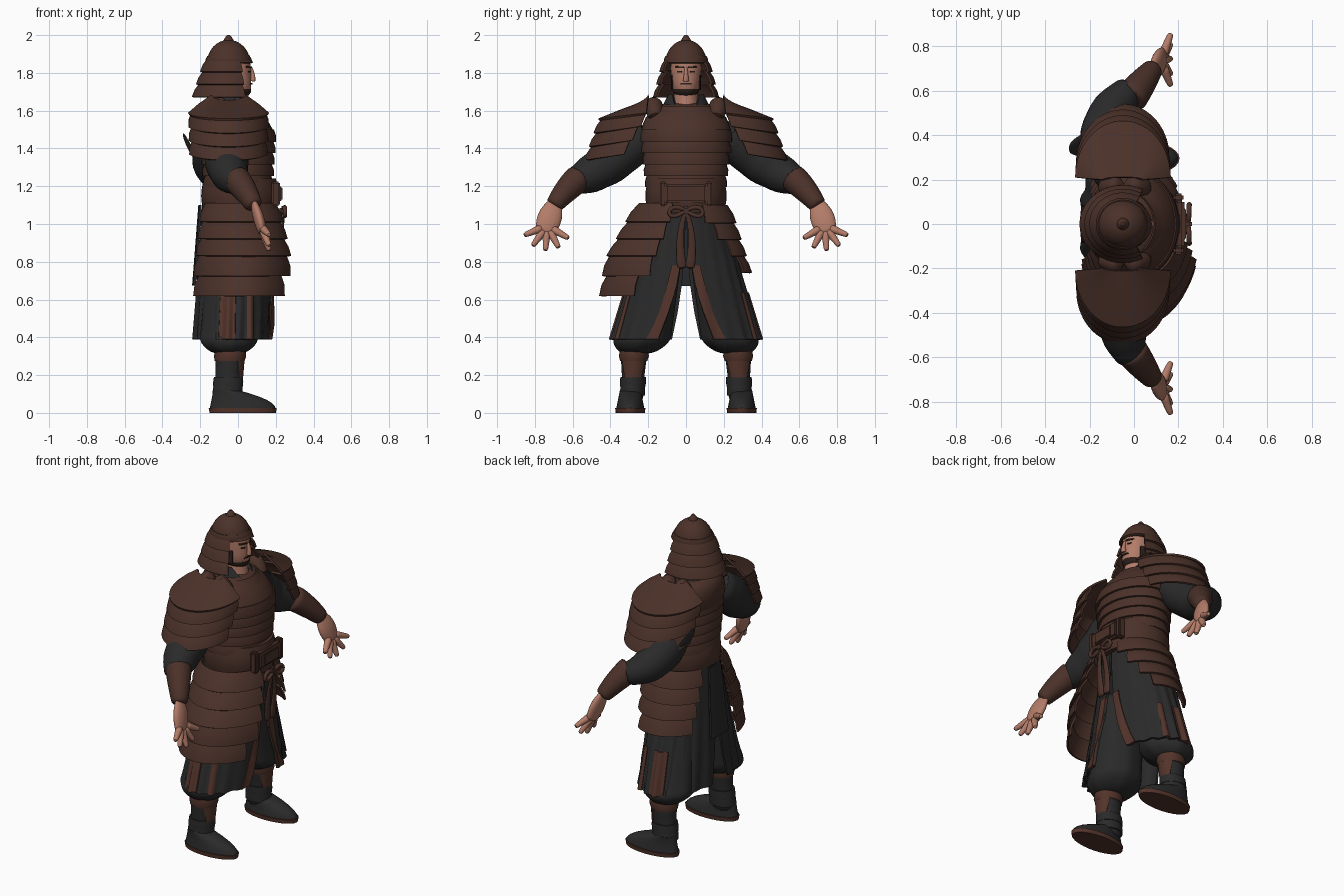
import bpy, bmesh
from math import sin, cos, radians, pi
from mathutils import Vector, Matrix

default_cube = bpy.data.objects.get("Cube")
if default_cube:
    bpy.data.objects.remove(default_cube, do_unlink=True)


def material(name, red, green, blue):
    mat = bpy.data.materials.new(name)
    mat.use_nodes = True
    mat.diffuse_color = (red, green, blue, 1)
    mat.node_tree.nodes["Principled BSDF"].inputs["Base Color"].default_value = mat.diffuse_color
    return mat


BROWN = material("lacquered brown", .07, .031, .022)
TRIM = material("leather trim", .085, .034, .023)
CLOTH = material("charcoal cloth", .023, .023, .023)
SKIN = material("skin", .45, .2, .14)
HAIR = material("dark hair", .025, .014, .01)


def finish(name, bm, mat, subsurf=0, angle=40):
    bmesh.ops.recalc_face_normals(bm, faces=bm.faces)
    mesh = bpy.data.meshes.new(name)
    bm.to_mesh(mesh)
    bm.free()
    obj = bpy.data.objects.new(name, mesh)
    bpy.context.collection.objects.link(obj)
    mesh.materials.append(mat)
    for face in mesh.polygons:
        face.use_smooth = True
    mesh.set_sharp_from_angle(angle=radians(angle))
    if subsurf:
        modifier = obj.modifiers.new("round", 'SUBSURF')
        modifier.levels = modifier.render_levels = subsurf


def bridge(bm, rings, closed):
    for upper, lower in zip(rings, rings[1:]):
        count = len(upper)
        for i in range(count if closed else count - 1):
            j = (i + 1) % count
            bm.faces.new((upper[i], upper[j], lower[j], lower[i]))


def lerp(a, b, f):
    return tuple(p + (q - p) * f for p, q in zip(a, b))


def stack(top, bottom, steps=1, bulge=0):
    """Rings blended from top to bottom, swelling in the middle."""
    rows = []
    for i in range(steps + 1):
        x, y, z, rx, ry, *span = lerp(top, bottom, i / steps)
        swell = bulge * sin(pi * i / steps)
        rows.append((x, y, z, rx + swell, ry + swell, *span))
    return rows


def shell(name, mat, rows, side=1, thick=.012, count=28, droop=0, pleat=0, folds=22, subsurf=0):
    """Rows are (x, y, z, radius x, radius y) for a solid, plus (start, end) angles for a plate."""
    bm = bmesh.new()
    closed = len(rows[0]) == 5
    rings = []
    for x, y, z, rx, ry, *span in rows:
        start, end = span or (0, 360)
        ring = []
        for i in range(count):
            a = radians(start + (end - start) * i / (count if closed else count - 1))
            wave = 1 + pleat * max(0, 1.1 - z) * cos(folds * a)
            ring.append(bm.verts.new((x + rx * wave * cos(a), side * (y + ry * wave * sin(a)),
                                      z - droop * max(0, sin(a)))))
        rings.append(ring)
    bridge(bm, rings, closed)
    if closed:
        bm.faces.new(rings[0])
        bm.faces.new(rings[-1])
    else:
        bmesh.ops.recalc_face_normals(bm, faces=bm.faces)
        bmesh.ops.solidify(bm, geom=bm.faces[:], thickness=thick)
    finish(name, bm, mat, subsurf)


def layered(name, mat, top, bottom, layers, flare=.02, **options):
    """Overlapping lames, each flaring out over the one below."""
    rows = stack(top, bottom, layers)
    for k, (upper, lower) in enumerate(zip(rows, rows[1:])):
        x, y, z, rx, ry, *_ = lower
        low = (x, y, z - flare / 3, rx + flare, ry + flare, *upper[5:])
        middle = lerp(upper, low, .5)
        middle = (*middle[:3], middle[3] + flare / 3, middle[4] + flare / 3, *upper[5:])
        shell(f"{name}_{k + 1}", mat, [upper, middle, low], **options)


def bezier(points, f):
    while len(points) > 1:
        points = [lerp(a, b, f) for a, b in zip(points, points[1:])]
    return Vector(points[0])


def tube(name, mat, path, start, end, side=1, puff=0, fold=0, flat=1, steps=8, count=12):
    """Tapered round bar along a bezier path, with optional swelling and cloth folds."""
    bm = bmesh.new()
    mirror = Vector((1, side, 1))
    points = [bezier(path, i / steps) * mirror for i in range(steps + 1)]
    rings = []
    for i, point in enumerate(points):
        f = i / steps
        radius = start + (end - start) * f + puff * sin(pi * f) + fold * cos(pi * i)
        along = points[min(i + 1, steps)] - points[max(i - 1, 0)]
        across = along.cross(Vector((1, 0, 0))).normalized()
        out = across.cross(along.normalized()) * flat
        turns = [2 * pi * j / count for j in range(count)]
        rings.append([bm.verts.new(point + radius * (across * cos(t) + out * sin(t))) for t in turns])
    bridge(bm, rings, True)
    bm.faces.new(rings[0])
    bm.faces.new(rings[-1])
    finish(name, bm, mat, 1, 80)


def box(name, mat, location, size):
    bm = bmesh.new()
    bmesh.ops.create_cube(bm, size=1, matrix=Matrix.Translation(location) @ Matrix.Diagonal((*size, 1)))
    bmesh.ops.bevel(bm, geom=bm.edges[:], offset=min(size) / 4, segments=2, affect='EDGES')
    finish(name, bm, mat)


def dome(x, z, height, rx, ry, core=0, shift=0, steps=7):
    """Rings of a rounded cap over a flat core."""
    turns = [radians(80) * i / steps for i in range(steps + 1)]
    return [(x + shift * sin(t), 0, z + height * sin(t), core + rx * cos(t), core + ry * cos(t)) for t in turns]


# Helmet: dome, knob, brim and flared neck guard
HELM = -.05
shell("helmet_dome", BROWN, dome(HELM, 1.85, .125, .115, .11))
shell("helmet_knob", BROWN, stack((HELM, 0, 2, .008, .008), (HELM, 0, 1.96, .03, .03), 3, .004))
shell("helmet_band", BROWN, stack((HELM, 0, 1.89, .112, .108), (HELM, 0, 1.855, .12, .115), 2, .006))
shell("helmet_brim", BROWN, stack((HELM, 0, 1.895, .11, .1, -60, 60), (HELM, 0, 1.855, .13, .115, -60, 60)))
layered("neck_guard", BROWN, (HELM, 0, 1.88, .11, .105, 60, 300), (HELM, 0, 1.68, .175, .155, 64, 296), 3)

# Head and face
FACE = -.02
CHEEK = (FACE, 0, 1.76, .09, .076)
shell("head", SKIN, stack((FACE, 0, 1.88, .08, .08), CHEEK, 2, .004) + stack(CHEEK, (FACE, 0, 1.68, .07, .05), 2, .01)[1:])
shell("neck", SKIN, stack((FACE, 0, 1.72, .07, .06), (HELM, 0, 1.56, .12, .08)))
shell("beard", HAIR, stack((FACE, 0, 1.715, .09, .069, -88, 88), (FACE, 0, 1.677, .07, .05, -88, 88), 3, .008))
shell("moustache", HAIR, stack((FACE, 0, 1.747, .096, .077, -20, 20), (FACE, 0, 1.738, .096, .077, -26, 26)), thick=.005)
tube("nose", SKIN, [(.067, 0, 1.83), (.085, 0, 1.78), (.075, 0, 1.755)], .008, .017)

# Collar and cuirass
shell("collar", CLOTH, stack((HELM, 0, 1.685, .085, .095, 50, 310), (-.04, 0, 1.57, .16, .15, 6, 354), 3), thick=.02)
shell("chest_plate", BROWN, dome(0, 1.46, .18, .11, .15, .09, -.06), count=36)
shell("neckline_rim", BROWN, stack((-.045, 0, 1.625, .14, .15, -60, 60), (-.03, 0, 1.57, .17, .19, -60, 60)), thick=.02)
layered("chest_band", BROWN, (0, 0, 1.5, .19, .235), (0, 0, 1.2, .17, .2), 5, .016, count=36)

# Waist sash, buckle and knot
shell("sash", BROWN, stack((.01, 0, 1.24, .19, .2), (.01, 0, 1.06, .19, .2), 6, .015), count=36)
box("buckle", BROWN, (.205, 0, 1.16), (.045, .22, .1))
box("buckle_panel", BROWN, (.225, 0, 1.16), (.02, .14, .07))
box("bow_knot", BROWN, (.24, 0, 1.07), (.04, .04, .05))

# Armour skirt: long on one hip, short on the other
HIP = (.03, .06, .84, .24, .34, 20, 165)
layered("right_tasset_upper", BROWN, (.01, .04, 1.11, .19, .21, 8, 165), HIP, 3, .022, side=-1)
layered("right_tasset_lower", BROWN, HIP, (.02, .06, .63, .24, .37, 45, 160), 2, .03, side=-1)
layered("left_tasset", BROWN, (.01, .03, 1.1, .19, .19, 18, 160), (0, .03, .75, .22, .3, 75, 140), 4)

# Cloth skirt shape, opening towards the hem
WAIST = (-.01, 0, 1.1, .18, .19)
HEM = (-.025, 0, .39, .22, .395)


def opening(f):
    return 2 + 20 * f * f


def skirt(first, last, start, end, grow=0):
    rows = []
    for i in range(6):
        f = first + (last - first) * i / 5
        x, y, z, rx, ry = lerp(WAIST, HEM, f)
        rows.append((x, y, z, rx + grow, ry + grow, start(f), end(f)))
    return rows


shell("back_cloth", CLOTH, skirt(0, .6, lambda f: 165, lambda f: 195, .02))

for side, label in ((1, "left"), (-1, "right")):
    # Facial features
    for feature, z, tall, start, end in (("brow", 1.83, .01, 9, 46), ("eye", 1.805, .008, 17, 36), ("sideburn", 1.75, .08, 68, 88)):
        rows = stack((FACE, 0, z + tall / 2, .094, .081, start, end), (FACE, 0, z - tall / 2, .094, .08, start, end))
        shell(f"{label}_{feature}", HAIR, rows, side, .005)

    # Bow and hanging tails
    knot = (.245, 0, 1.07)
    tube(f"{label}_bow_loop", BROWN, [knot, (.25, .11, 1.15), (.25, .13, .97), knot], .012, .012, side)
    tube(f"{label}_sash_tail", BROWN, [knot, (.23, .05, .95), (.22, .02, .76)], .01, .028, side, flat=.5)
    box(f"{label}_buckle_post", BROWN, (.2, side * .12, 1.16), (.045, .035, .13))

    # Skirt panels with leather edging
    shell(f"{label}_skirt_panel", CLOTH, skirt(0, 1, opening, lambda f: 180 - opening(f) / 2), side, count=60, pleat=.04)
    shell(f"{label}_front_edging", TRIM, skirt(.45, 1, opening, lambda f: opening(f) + 9, .007), side, count=8, pleat=.04)
    for edge, start, width in (("side", 62, 9), ("hip", 88, 22)):
        rows = skirt(.65, 1, lambda f: start, lambda f: start + width, .007)
        shell(f"{label}_{edge}_edging", TRIM, rows, side, count=16, pleat=.04)

    # Baggy trousers gathered at the ankle
    knee = (-.05, .22, .43, .15, .145)
    rows = stack((-.02, .12, .9, .14, .11), knee, 4) + stack(knee, (-.05, .26, .31, .08, .08), 4, .035)[1:]
    shell(f"{label}_trouser", CLOTH, rows, side, pleat=.04, folds=9, subsurf=1)

    # Boots
    cuff = (-.04, .275, .33, .08, .075)
    ankle = (-.06, .285, .05, .075, .06)
    shell(f"{label}_boot_shaft", CLOTH, stack(cuff, ankle, 5, -.008), side, subsurf=1)
    rows = []
    for i in range(7):
        f = i / 6
        toe, heel = .2 - .2 * f * f, -.15 + .02 * f
        rows.append(((toe + heel) / 2, .295, .02 + .1 * f, (toe - heel) / 2, .075 - .02 * f))
    shell(f"{label}_boot_foot", CLOTH, rows, side)
    shell(f"{label}_sole", TRIM, stack((.025, .295, .025, .18, .08), (.025, .295, 0, .175, .077)), side)
    shell(f"{label}_boot_cuff", TRIM, stack(cuff, lerp(cuff, ankle, .2), 2, .006), side)
    shin = stack((*lerp(cuff, ankle, .15), -60, 60), (*lerp(cuff, ankle, .75), -30, 30), 4)
    shell(f"{label}_shin_guard", TRIM, shin, side, count=10)
    layered(f"{label}_boot_strap", CLOTH, lerp(cuff, ankle, .5), lerp(cuff, ankle, .85), 2, .003, side=side)

    # Shoulder guard: cap and three arched lames, with a strap
    crown, rim = (HELM, .2, 1.685, .09, .012, 0, 180), (HELM, .21, 1.595, .195, .235, 0, 180)
    layered(f"{label}_shoulder_cap", BROWN, crown, rim, 1, side=side, droop=.03)
    layered(f"{label}_shoulder_lame", BROWN, rim, (HELM, .3, 1.38, .19, .22, 10, 170), 3, side=side, droop=.035)
    tube(f"{label}_shoulder_strap", BROWN, [(-.14, .16, 1.56), (HELM, .19, 1.72), (.06, .16, 1.56)], .04, .04, side, .015)

    # Sleeve and bracer
    back = -.16 if side > 0 else -.07
    sleeve = [(-.06, .2, 1.5), (back, .32, 1.38), (back, .5, 1.24), (0, .62, 1.22)]
    tube(f"{label}_sleeve", CLOTH, sleeve, .1, .065, side, .035, .006, count=16)
    tube(f"{label}_bracer", BROWN, [(-.02, .56, 1.25), (.04, .64, 1.18), (.09, .705, 1.09)], .08, .046, side, .004)

    # Hand with spread fingers
    palm = Vector((.12, .735, .99))
    tube(f"{label}_palm", SKIN, [(.08, .69, 1.12), (.11, .72, 1.04), (.13, .75, .95)], .034, .05, side, .025, flat=.45)
    for i, finger in enumerate(("thumb", "index", "middle", "ring", "little")):
        a = radians(32 * i - 150)
        aim = Vector((.35, cos(a), sin(a)))
        tube(f"{label}_{finger}_finger", SKIN, [palm + aim * .03, palm + aim * .135], .025, .014, side, steps=4, count=8)

# Loose sleeve tie at the back
tube("sleeve_flap", CLOTH, [(-.29, .34, 1.48), (-.25, .35, 1.37), (-.16, .38, 1.29)], .02, .04, puff=.02, flat=.3)
